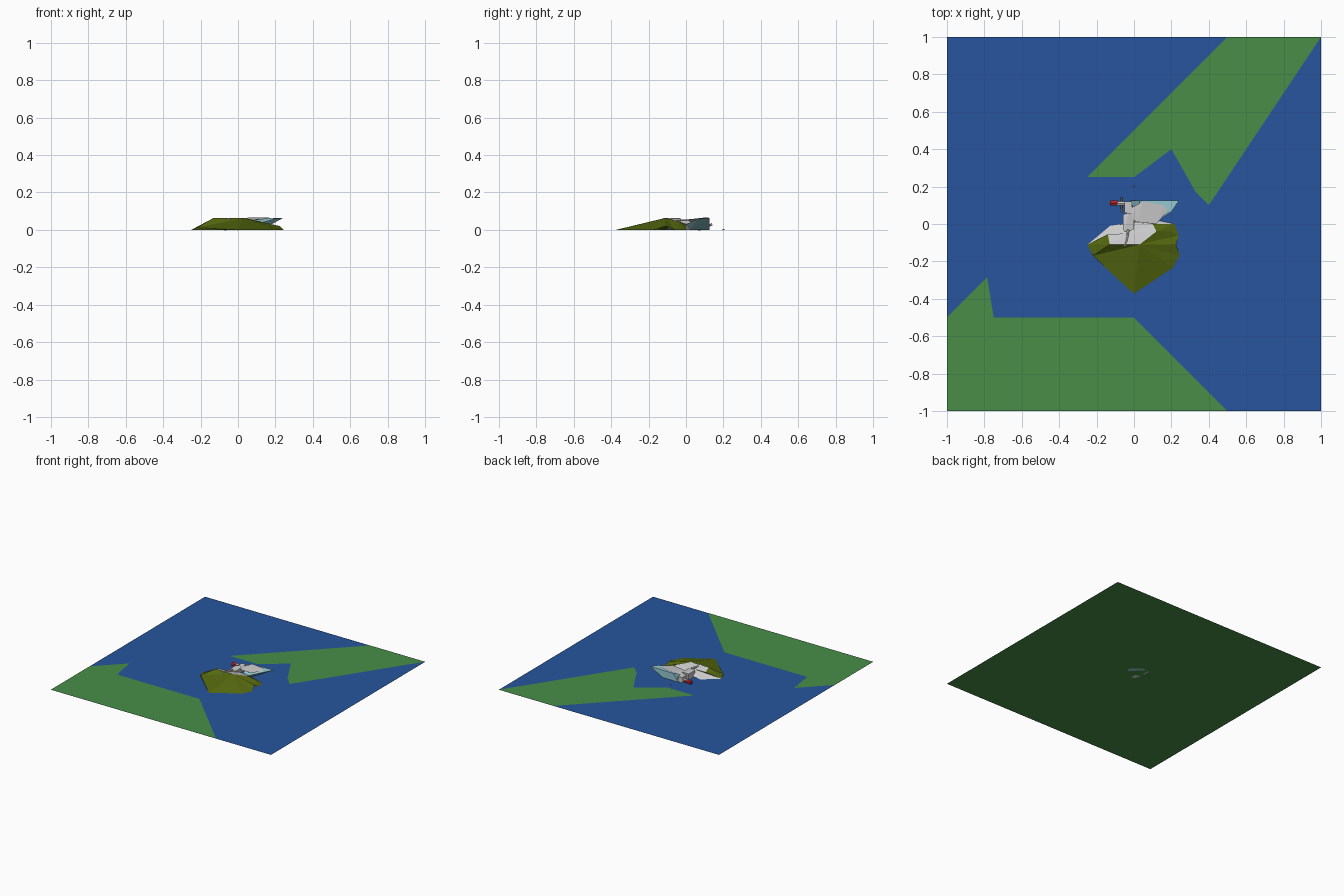
import bpy, bmesh
from mathutils import Matrix, Vector

if "Cube" in bpy.data.objects:
    bpy.data.objects.remove(bpy.data.objects["Cube"])


def material(name, rgb):
    m = bpy.data.materials.new(name)
    m.diffuse_color = (*rgb, 1)
    m.use_nodes = True
    m.node_tree.nodes["Principled BSDF"].inputs["Base Color"].default_value = m.diffuse_color
    return m


WATER = material("water", (0.02, 0.09, 0.34))
GRASS = material("grass", (0.065, 0.27, 0.065))
OLIVE = material("olive", (0.09, 0.14, 0.005))
ICE = material("pale_blue", (0.3, 0.6, 0.65))
RED = material("red", (0.5, 0.02, 0.02))


def build(name, verts, faces, mat=None):
    me = bpy.data.meshes.new(name)
    me.from_pydata(verts, [], faces)
    ob = bpy.data.objects.new(name, me)
    bpy.context.collection.objects.link(ob)
    if mat:
        me.materials.append(mat)
    return ob


def sheet(name, outline, z, mat):
    return build(name, [(x, y, z) for x, y in outline], [range(len(outline))], mat)


def fan(name, apex, ring, mat=None):
    n = len(ring)
    return build(name, [apex] + ring, [(0, i, i + 1) for i in range(1, n)], mat)


def hull(name, pts, mat=None):
    ob = build(name, pts, [], mat)
    bm = bmesh.new()
    bm.from_mesh(ob.data)
    bmesh.ops.convex_hull(bm, input=bm.verts)
    bm.to_mesh(ob.data)
    bm.free()
    return ob


def bar(name, a, b, width, mat=None, sides=6):
    a, b = Vector(a), Vector(b)
    d = b - a
    bm = bmesh.new()
    mtx = Matrix.Translation((a + b) / 2) @ d.to_track_quat('Z', 'Y').to_matrix().to_4x4()
    bmesh.ops.create_cone(bm, cap_ends=True, segments=sides, radius1=width / 2,
                          radius2=width / 2, depth=d.length, matrix=mtx)
    ob = build(name, [], [], mat)
    bm.to_mesh(ob.data)
    bm.free()
    return ob


# Flat ground, water and shores
square = [(-1, -1), (1, -1), (1, 1), (-1, 1)]
sheet("ground", square, 0, GRASS)
sheet("water", square, 0.0007, WATER)
sheet("north_shore", [(-.25, .25), (0, .25), (.2, .4), (.33, .17), (.4, .1),
                      (1, 1), (.5, 1)], 0.0014, GRASS)
sheet("south_shore", [(-1, -1), (.5, -1), (0, -.5), (-.75, -.5),
                      (-.785, -.285), (-1, -.5)], 0.0014, GRASS)

# Grassy hill
peak, west = (.03, -.11, .064), (-.13, -.11, .064)
fan("hill_slope", peak, [west, (-.22, -.17, .012), (0, -.375, 0), (.21, -.235, 0),
                         (.245, -.17, 0), (.225, -.11, .02), (.24, -.06, 0),
                         (.19, -.04, .02), (.12, -.04, .045)], OLIVE)
fan("hill_shoulder", west, [(-.25, -.11, 0), (-.22, -.17, .012)], OLIVE)
fan("hill_edge", (-.22, -.17, .012), [(-.25, -.11, 0), (-.22, -.17, 0), (0, -.375, 0)], OLIVE)
fan("grass_ledge", (-.14, -.055, .045), [(-.25, -.11, 0), west, (-.05, -.1, .06)], OLIVE)
fan("east_grass", (.12, -.04, .045), [(.24, -.06, 0), (.22, 0, 0), (.1, 0, .03)], OLIVE)

# Rock cliff behind the hill
fan("cliff_top", (-.03, -.05, .048), [(.12, -.04, .045), peak, west, (-.14, -.055, .045),
                                      (-.25, -.11, 0), (-.13, -.01, 0), (-.06, 0, .012),
                                      (.02, .01, .03), (.1, 0, .03), (.12, -.04, .045)])
fan("cliff_base", (.1, 0, .03), [(.22, 0, 0), (.08, .03, 0), (-.06, 0, .012)])

# Pale wedge with a grey crown
hull("wedge", [(-.02, .125, 0), (.03, .125, .06), (.24, .125, .063), (.125, .125, 0),
               (.2, .065, .06), (.1, 0, .03), (.03, .02, .02), (.08, .02, 0)], ICE)
hull("wedge_crown", [(-.01, .09, .045), (.05, .12, .065), (.16, .1, .066),
                     (.18, .07, .062), (.12, .0, .055), (.02, .01, .052), (-.03, .03, .04)])

# Small buildings and mast
hull("keep", [(x, y, z) for x in (-.06, .0) for y in (-.03, .05) for z in (0, .05)]
     + [(-.03, .06, .056), (-.05, -.04, .055)])
hull("keep_tower", [(x, y, z) for x in (-.05, -.01) for y in (.06, .12) for z in (0, .045)])
bar("arm", (-.09, .11, .025), (-.01, .11, .025), .024)
bar("red_drum", (-.128, .112, .022), (-.085, .112, .022), .032, RED)
bar("side_post", (-.068, .065, .0), (-.068, .14, .03), .012)
bar("ridge_walk", (-.05, -.12, .055), (-.03, -.03, .055), .018)
bar("marker", (0, .195, 0), (0, .205, 0.004), .006)
